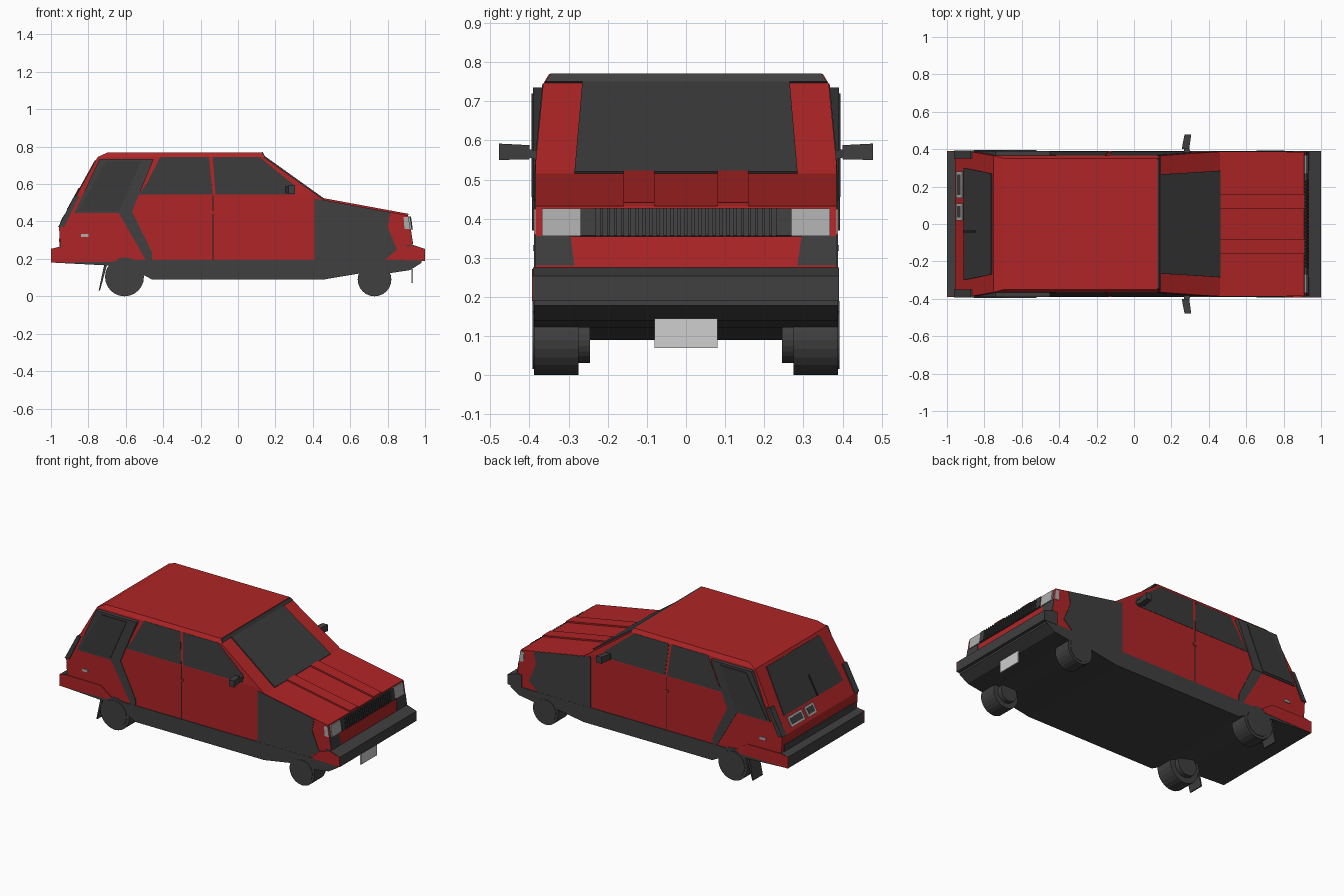
import bpy, bmesh, math
from mathutils import Vector, Matrix

cube = bpy.data.objects.get("Cube")
if cube:
    bpy.data.objects.remove(cube, do_unlink=True)


def material(name, r, g, b):
    m = bpy.data.materials.new(name)
    m.use_nodes = True
    m.diffuse_color = (r, g, b, 1)
    m.node_tree.nodes["Principled BSDF"].inputs["Base Color"].default_value = (r, g, b, 1)
    return m


RED = material("red paint", 0.43, 0.018, 0.019)
TRIM = material("dark trim", 0.05, 0.05, 0.05)
GLASS = material("dark glass", 0.042, 0.042, 0.042)
BLACK = material("black seam", 0.015, 0.015, 0.015)
LAMP = material("lamp grey", 0.42, 0.42, 0.42)
PLATE = material("plate white", 0.62, 0.62, 0.62)


def finish(name, bm, mat):
    bmesh.ops.recalc_face_normals(bm, faces=bm.faces)
    me = bpy.data.meshes.new(name)
    bm.to_mesh(me)
    bm.free()
    me.materials.append(mat)
    ob = bpy.data.objects.new(name, me)
    bpy.context.collection.objects.link(ob)
    return ob


def loft(name, ring_a, ring_b, mat):
    """Closed solid between two matching rings of points."""
    bm = bmesh.new()
    a = [bm.verts.new(p) for p in ring_a]
    b = [bm.verts.new(p) for p in ring_b]
    bm.faces.new(a)
    bm.faces.new(b)
    for i in range(len(a)):
        j = (i + 1) % len(a)
        bm.faces.new((a[i], a[j], b[j], b[i]))
    return finish(name, bm, mat)


def half_width(z):
    """Half width of the body at height z."""
    if z <= 0.54:
        return 0.385
    if z <= 0.745:
        return 0.385 - (z - 0.54) / 0.205 * 0.02
    return 0.365 - (z - 0.745) / 0.025 * 0.015


def body(name, pts, mat, extra=0.0):
    """Side profile spanning the full body width."""
    return loft(name, [(x, -half_width(z) - extra, z) for x, z in pts],
                [(x, half_width(z) + extra, z) for x, z in pts], mat)


def side(name, pts, mat, out=0.004, sides=(1, -1)):
    """Thin plate following the body side."""
    for s in sides:
        loft(name, [(x, s * (half_width(z) - 0.004), z) for x, z in pts],
             [(x, s * (half_width(z) + out), z) for x, z in pts], mat)


def slab(name, pts, y0, y1, mat, sides=(1, -1)):
    """Side profile between two constant widths."""
    for s in sides:
        loft(name, [(x, s * y0, z) for x, z in pts], [(x, s * y1, z) for x, z in pts], mat)


def panel(name, a, b, yb, yt, mat, t=0.006):
    """Plate on a slope from low edge a to high edge b (x, z)."""
    d = Vector((b[0] - a[0], 0, b[1] - a[1]))
    n = Vector((d.z, 0, -d.x)).normalized()
    ring = [Vector((a[0], yb[0], a[1])), Vector((a[0], yb[1], a[1])),
            Vector((b[0], yt[1], b[1])), Vector((b[0], yt[0], b[1]))]
    return loft(name, [p - n * t * 0.4 for p in ring], [p + n * t for p in ring], mat)


def lerp(a, b, t):
    return (a[0] + (b[0] - a[0]) * t, a[1] + (b[1] - a[1]) * t)


# Main shell
body("lower_body", [(-0.95, 0.18), (-0.95, 0.26), (-0.957, 0.37), (-0.863, 0.54), (0.425, 0.54),
                    (0.46, 0.515), (0.91, 0.432), (0.922, 0.355), (0.935, 0.26), (0.935, 0.18)], RED)
body("cabin", [(-0.863, 0.54), (-0.75, 0.745), (0.137, 0.745), (0.425, 0.54)], RED)
body("roof", [(-0.75, 0.745), (-0.695, 0.77), (0.125, 0.77), (0.137, 0.745)], RED)
body("underbody", [(-0.99, 0.18), (-0.99, 0.195), (0.98, 0.195), (0.98, 0.178), (0.92, 0.14),
                   (0.8, 0.122), (0.65, 0.122), (0.46, 0.09), (-0.46, 0.09), (-0.52, 0.122),
                   (-0.7, 0.165)], TRIM, 0.004)

# Bumpers
body("front_bumper", [(0.9, 0.19), (0.9, 0.275), (0.935, 0.275), (1.0, 0.253), (1.0, 0.19)], TRIM, 0.006)
body("rear_bumper", [(-1.0, 0.18), (-1.0, 0.253), (-0.955, 0.265), (-0.94, 0.265), (-0.94, 0.18)],
     TRIM, 0.003)
side("rear_bumper_side", [(-1.0, 0.18), (-1.0, 0.255), (-0.95, 0.262), (-0.71, 0.26), (-0.63, 0.205),
                          (-0.66, 0.185)], RED, 0.006)
side("front_bumper_side", [(0.8, 0.195), (0.85, 0.25), (0.93, 0.272), (1.0, 0.252), (1.0, 0.19)],
     RED, 0.008, (-1,))

# Fender patches and rear stripe
side("fender_patch", [(0.41, 0.19), (0.41, 0.522), (0.46, 0.513), (0.815, 0.448), (0.8, 0.37),
                      (0.85, 0.25), (0.78, 0.19)], TRIM, 0.003)
side("rear_stripe", [(-0.64, 0.45), (-0.565, 0.45), (-0.46, 0.235), (-0.46, 0.19), (-0.49, 0.19)],
     TRIM, 0.003)
side("side_marker", [(-0.84, 0.318), (-0.84, 0.333), (-0.8, 0.333), (-0.8, 0.318)], LAMP, 0.006)

# Side windows and door seams
side("rear_door_window", [(-0.53, 0.545), (-0.49, 0.6), (-0.415, 0.745), (-0.155, 0.745),
                          (-0.135, 0.545)], GLASS, 0.002)
side("front_door_window", [(-0.12, 0.545), (-0.135, 0.745), (0.115, 0.745), (0.305, 0.59),
                           (0.305, 0.545)], GLASS, 0.002)
side("door_seam", [(-0.135, 0.19), (-0.135, 0.54), (-0.13, 0.54), (-0.13, 0.19)], BLACK, 0.001)
side("door_handle", [(-0.145, 0.44), (-0.145, 0.455), (-0.12, 0.455), (-0.12, 0.44)], RED, 0.004)

# Raised rear quarter windows
slab("quarter_frame", [(-0.875, 0.445), (-0.74, 0.735), (-0.45, 0.735), (-0.57, 0.445)], 0.35, 0.391, TRIM)
slab("quarter_glass", [(-0.855, 0.455), (-0.705, 0.72), (-0.52, 0.72), (-0.635, 0.455)], 0.38, 0.395, GLASS)
slab("tail_corner", [(-0.962, 0.37), (-0.875, 0.535), (-0.85, 0.535), (-0.93, 0.37)], 0.35, 0.393, TRIM)

# Windscreen and roof lip
panel("windscreen", (0.46, 0.516), (0.138, 0.746), (-0.285, 0.285), (-0.265, 0.265), GLASS)
panel("roof_lip", (0.137, 0.748), (0.127, 0.769), (-0.36, 0.36), (-0.345, 0.345), TRIM)

# Bonnet ridges and seams
cowl, lip = (0.46, 0.515), (0.91, 0.432)
for s in (1, -1):
    y = sorted((s * 0.08, s * 0.16))
    panel("bonnet_ridge", lip, cowl, y, y, RED, 0.009)

# Nose: grille, lamps, lower trim
top, mid, low = (0.912, 0.425), (0.922, 0.355), (0.933, 0.28)
panel("grille", mid, top, (-0.27, 0.27), (-0.27, 0.27), TRIM, 0.005)
for i in range(27):
    y = -0.234 + i * 0.018
    panel("grille_slat", mid, top, (y - 0.004, y + 0.004), (y - 0.004, y + 0.004), TRIM, 0.013)
for s in (1, -1):
    y = sorted((s * 0.27, s * 0.368))
    panel("headlamp", mid, top, y, y, LAMP, 0.008)
    panel("grille_end", mid, top, sorted((s * 0.235, s * 0.27)), sorted((s * 0.235, s * 0.27)), TRIM, 0.012)
    panel("nose_corner", low, mid, sorted((s * 0.285, s * 0.386)), sorted((s * 0.295, s * 0.386)), TRIM, 0.003)
side("headlamp_side", [(0.89, 0.36), (0.885, 0.425), (0.911, 0.425), (0.921, 0.36)], LAMP, 0.003)
slab("number_plate", [(0.928, 0.07), (0.928, 0.145), (0.936, 0.145), (0.936, 0.07)], -0.08, 0.08, PLATE, (1,))

# Tailgate: window, lower trim and badges
foot, head = (-0.957, 0.37), (-0.75, 0.745)
panel("rear_window", lerp(foot, head, 0.24), lerp(foot, head, 0.95), (-0.3, 0.3), (-0.27, 0.27), GLASS, -0.005)
panel("rear_valance", (-0.95, 0.262), (-0.953, 0.31), (-0.36, 0.36), (-0.36, 0.36), TRIM, -0.004)
panel("rear_wiper", lerp(foot, head, 0.24), lerp(foot, head, 0.55), (-0.045, -0.035), (-0.045, -0.035),
      BLACK, -0.009)
for y0, y1 in ((0.14, 0.28), (0.02, 0.11)):
    ya, yb = (y0, y1), (y0 + 0.015, y1 - 0.015)
    panel("tail_badge", lerp(foot, head, 0.05), lerp(foot, head, 0.2), ya, ya, LAMP, -0.006)
    panel("tail_badge_inset", lerp(foot, head, 0.08), lerp(foot, head, 0.17), yb, yb, TRIM, -0.008)


# Wheels
def disc(name, x, z, r, y0, y1, mat, s):
    bm = bmesh.new()
    bmesh.ops.create_cone(bm, cap_ends=True, segments=24, radius1=r, radius2=r, depth=y1 - y0,
                          matrix=Matrix.Translation((x, s * (y0 + y1) / 2, z)) @
                          Matrix.Rotation(math.pi / 2, 4, 'X'))
    return finish(name, bm, mat)


for label, x, r in (("front", 0.73, 0.09), ("rear", -0.607, 0.104)):
    for s in (1, -1):
        disc(label + "_tyre", x, r, r, 0.275, 0.389, TRIM, s)
        disc(label + "_rim", x, r, r * 0.82, 0.38, 0.392, TRIM, s)
        disc(label + "_hub", x, r, r * 0.65, 0.245, 0.28, TRIM, s)

# Mud flaps behind the rear wheels
slab("mud_flap", [(-0.715, 0.17), (-0.745, 0.03), (-0.738, 0.03), (-0.70, 0.17)], 0.28, 0.38, TRIM)

# Door mirrors: slim arm widening into a head
for s in (1, -1):
    def ring(y, x, w, z0, z1):
        return [(x - w, s * y, z0), (x + w, s * y, z0), (x + w, s * y, z1), (x - w, s * y, z1)]
    loft("mirror_arm", ring(0.375, 0.285, 0.02, 0.55, 0.575), ring(0.415, 0.28, 0.012, 0.56, 0.578), TRIM)
    loft("mirror_head", ring(0.4, 0.275, 0.02, 0.552, 0.588), ring(0.478, 0.288, 0.018, 0.55, 0.592), TRIM)
